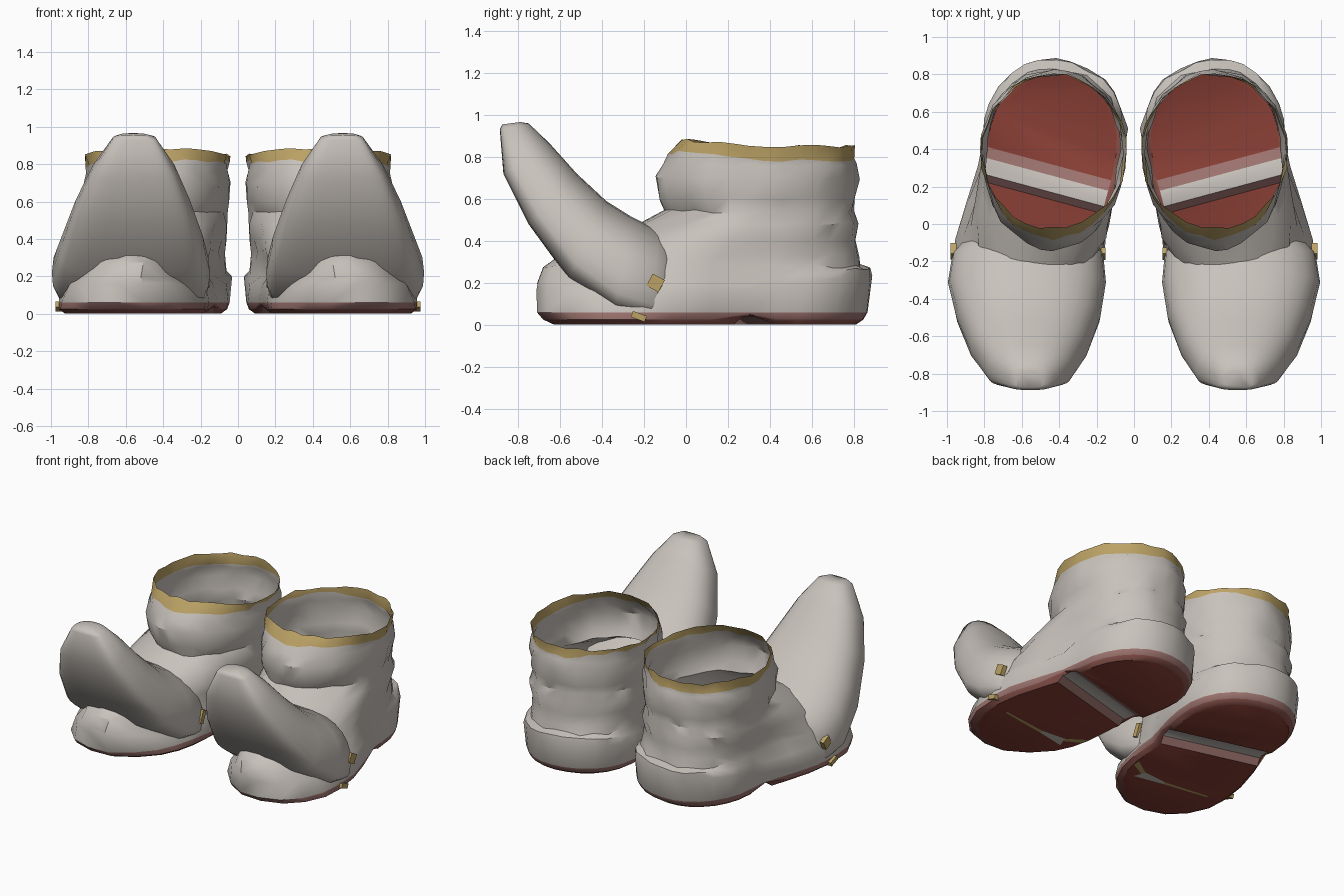
import bpy, bmesh, math, random
from mathutils import Vector

if "Cube" in bpy.data.objects:
    bpy.data.objects.remove(bpy.data.objects["Cube"])


def material(name, rgb):
    m = bpy.data.materials.new(name)
    m.use_nodes = True
    m.diffuse_color = (*rgb, 1)
    m.node_tree.nodes["Principled BSDF"].inputs["Base Color"].default_value = (*rgb, 1)
    return m


GREY, RED, ROSE, MAUVE, OCHRE = range(5)
MATS = [material("warm grey felt", (0.58, 0.54, 0.50)),
        material("brick red sole", (0.25, 0.05, 0.036)),
        material("dull rose edge", (0.25, 0.085, 0.07)),
        material("dusty mauve edge", (0.34, 0.175, 0.16)),
        material("ochre trim", (0.50, 0.36, 0.13))]


def finish(bm, name, angle):
    me = bpy.data.meshes.new(name)
    bm.to_mesh(me)
    bm.free()
    for m in MATS:
        me.materials.append(m)
    ob = bpy.data.objects.new(name, me)
    bpy.context.collection.objects.link(ob)
    bpy.ops.object.select_all(action='DESELECT')
    ob.select_set(True)
    bpy.context.view_layer.objects.active = ob
    bpy.ops.object.shade_smooth_by_angle(angle=math.radians(angle))


def skin(bm, rings, mats):
    """Join successive closed rings of points with quads."""
    loops = [[bm.verts.new(p) for p in r] for r in rings]
    n = len(loops[0])
    for a, b, m in zip(loops, loops[1:], mats):
        for i in range(n):
            j = (i + 1) % n
            bm.faces.new((a[i], a[j], b[j], b[i])).material_index = m
    return loops


def smooth_loop(pts):
    """Double the points of a closed loop along a Catmull-Rom curve."""
    pts = [Vector(p) for p in pts]
    out, n = [], len(pts)
    for i, p in enumerate(pts):
        q, before, after = pts[(i + 1) % n], pts[i - 1], pts[(i + 2) % n]
        out += [p, (p + q) * 9 / 16 - (before + after) / 16]
    return out


def clamp(t):
    return max(0, min(1, t))


# Foot outline, counter-clockwise from the outer waist
FOOT = smooth_loop([(.83, .3), (.80, .55), (.72, .73), (.58, .85), (.42, .88), (.24, .83),
                    (.10, .70), (.04, .5), (.07, .25), (.14, 0), (.16, -.25), (.25, -.5),
                    (.5, -.7), (.8, -.66), (.97, -.42), (.95, -.08)])
FLOOR = .002
# Boot levels: height, blend from foot to shaft, front y, back y, width, colour above
LEVELS = [(FLOOR, 0, -.63, .81, .89, ROSE), (.025, 0, -.68, .845, .96, MAUVE),
          (.06, 0, -.71, .865, .99, GREY), (.16, 0, -.715, .885, 1, GREY),
          (.2, 0, -.71, .875, .97, GREY), (.28, .12, -.68, .83, .94, GREY),
          (.33, .35, -.6, .82, .94, GREY), (.4, .6, -.42, .81, .97, GREY),
          (.48, .85, -.24, .82, 1, GREY), (.54, 1, -.1, .8, .96, GREY),
          (.6, 1, -.13, .81, 1, GREY), (.7, 1, -.14, .82, 1.02, GREY),
          (.76, 1, -.11, .81, 1, GREY), (.785, 1, -.08, .8, 1, OCHRE),
          (.85, 1, -.02, .8, 1.03, OCHRE)]


def level_ring(side, z, blend, front, back, width, rng):
    pts = []
    for i, f in enumerate(FOOT):
        a = math.tau * i / len(FOOT)
        shaft = Vector((.43 + .38 * math.cos(a), .38 + .42 * math.sin(a)))
        pts.append(f.lerp(shaft, blend))
    low, high = min(p.y for p in pts), max(p.y for p in pts)
    wobble = .01 if z > .1 else 0
    ring = []
    for p in pts:
        end, limit = (front, low) if p.y < .3 else (back, high)
        y = .3 + (p.y - .3) * (end - .3) / (limit - .3)
        mid = .5 + (.43 - .5) * blend
        x = mid + (p.x - mid) * width
        # The toe cap narrows upwards in front of the raised toe
        if z < .5:
            x += (.58 - x) * .27 * clamp((-.1 - y) / .2) * clamp((z - .02) / .2)
        # Rim peaks at the front, heel welt climbs at the back
        lift = .035 * clamp((.3 - y) / .3) if z > .77 else 0
        if .77 < z < .8:
            lift = max(lift, .03 * clamp((.45 - x) / .3))
        if .1 < z < .25:
            lift = .065 * clamp((y - .3) / .45)
        ring.append((side * (x + rng.uniform(-wobble, wobble)),
                     y + rng.uniform(-wobble, wobble),
                     z + lift + rng.uniform(-wobble, wobble)))
    return ring


def bottom_faces(bm):
    return [f for f in bm.faces if all(abs(v.co.z - FLOOR) < 1e-5 for v in f.verts)]


def make_boot(side, name):
    rng = random.Random(4)
    bm = bmesh.new()
    loops = skin(bm, [level_ring(side, *lv[:5], rng) for lv in LEVELS],
                 [lv[5] for lv in LEVELS])
    bm.faces.new(loops[0]).material_index = RED
    # Slanted arch groove between the forefoot and heel soles
    slope = .27
    slant = Vector((-slope * side, 1, 0)).normalized()
    for offset in (.01, .05, .14, .2):
        faces = bottom_faces(bm)
        geom = set(faces)
        for f in faces:
            geom.update(f.verts)
            geom.update(f.edges)
        bmesh.ops.bisect_plane(bm, geom=list(geom), plane_co=(0, offset, 0), plane_no=slant)
    for f in bottom_faces(bm):
        c = f.calc_center_median()
        d = c.y - slope * abs(c.x)
        if .01 < d < .2:
            f.material_index = GREY if .05 < d < .14 else MAUVE
    for v in bm.verts:
        if v.co.z < .05 and .045 < v.co.y - slope * abs(v.co.x) < .145:
            v.co.z = .04 if v.co.z < .02 else .05
    bmesh.ops.recalc_face_normals(bm, faces=bm.faces)
    finish(bm, name + "_boot", 35)


# Raised toe sections: front y, z, ridge y, z, inner x, outer x
TOE = [(-.04, .03, -.02, .36, .24, .86), (-.17, .012, -.13, .45, .165, .97),
       (-.34, .06, -.26, .515, .15, .995),
       (-.56, .22, -.38, .59, .18, .95), (-.75, .48, -.52, .72, .25, .875),
       (-.87, .72, -.65, .865, .335, .78), (-.887, .93, -.75, .96, .44, .67),
       (-.875, .955, -.79, .966, .49, .63)]


def make_raised_toe(side, name):
    bm = bmesh.new()
    rings = []
    for fy, fz, ry, rz, inner, outer in TOE:
        ring = []
        for i in range(28):
            a = math.tau * i / 28
            c, s = math.cos(a), math.sin(a)
            # Flatter towards the front, arched towards the ridge
            power = .55 if s < 0 else .85
            c = math.copysign(abs(c) ** power, c)
            t = .35 + (.65 if s > 0 else .35) * math.copysign(abs(s) ** power, s)
            ring.append((side * ((inner + outer) / 2 + c * (outer - inner) / 2),
                         fy + (ry - fy) * t, fz + (rz - fz) * t))
        rings.append(ring)
    loops = skin(bm, rings, [GREY] * len(rings))
    for end in (loops[0], loops[-1]):
        bm.faces.new(end)
    bmesh.ops.recalc_face_normals(bm, faces=bm.faces)
    finish(bm, name + "_raised_toe", 75)


def make_tab(side, name, centre, size, tilt):
    """Small ochre block, tilted about the x axis."""
    bm = bmesh.new()
    bmesh.ops.create_cube(bm, size=1)
    for v in bm.verts:
        x, y, z = (c * s for c, s in zip(v.co, size))
        v.co = (side * (x + centre[0]),
                y * math.cos(tilt) - z * math.sin(tilt) + centre[1],
                y * math.sin(tilt) + z * math.cos(tilt) + centre[2])
    for f in bm.faces:
        f.material_index = OCHRE
    bmesh.ops.recalc_face_normals(bm, faces=bm.faces)
    finish(bm, name, 30)


def make_sole_patch(side, name, pts, mat):
    """Flat patch just under the sole."""
    bm = bmesh.new()
    f = bm.faces.new([bm.verts.new((side * x, y, 0)) for x, y in pts])
    f.material_index = mat
    f.normal_update()
    if f.normal.z > 0:
        f.normal_flip()
    finish(bm, name, 30)


for side, name in ((1, "left"), (-1, "right")):
    make_boot(side, name)
    make_raised_toe(side, name)
    # Ochre tabs at the hinge of the toe
    make_tab(side, name + "_outer_tab", (.965, -.145, .2), (.03, .065, .065), -.5)
    make_tab(side, name + "_inner_tab", (.165, -.16, .19), (.025, .035, .09), -.4)
    make_tab(side, name + "_outer_low_tab", (.955, -.225, .04), (.04, .07, .03), -.35)
    # Toe seam showing through the sole
    make_sole_patch(side, name + "_seam_trim",
                    [(.82, -.255), (.82, -.27), (.5, -.32), (.5, -.295)], OCHRE)
    make_sole_patch(side, name + "_seam_gap",
                    [(.5, -.295), (.5, -.32), (.3, -.36), (.33, -.28)], GREY)
    make_sole_patch(side, name + "_seam_end",
                    [(.33, -.28), (.32, -.31), (.21, -.25), (.21, -.2)], OCHRE)
